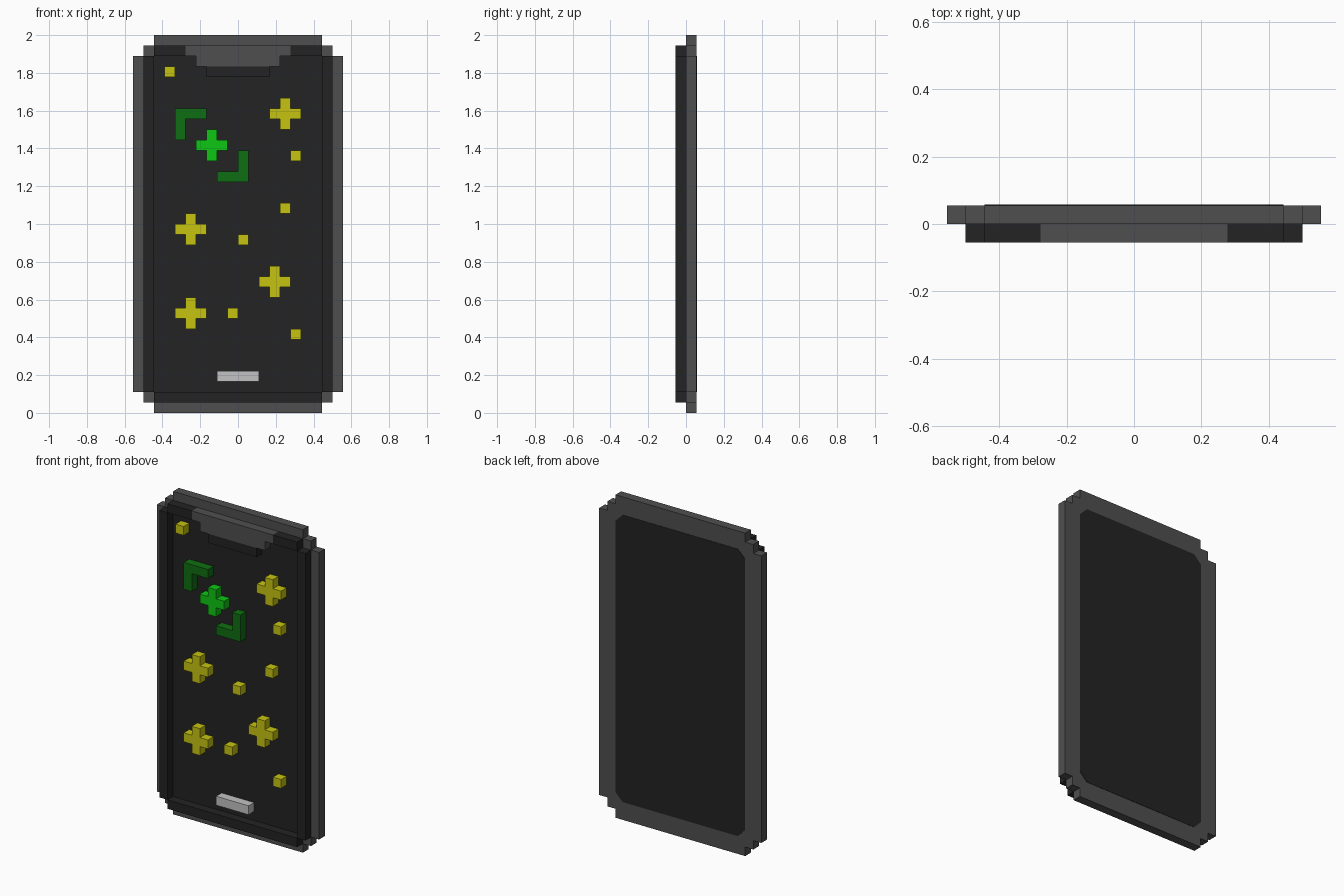
import bpy, bmesh

cube = bpy.data.objects.get("Cube")
if cube:
    bpy.data.objects.remove(cube, do_unlink=True)

U = 1 / 18          # one block of the grid
FRONT, BACK = -U, U
SKIN = 0.002        # thickness of flat plates


def material(name, rgb):
    lin = [((c / 255 + 0.055) / 1.055) ** 2.4 if c > 10 else c / 255 / 12.92 for c in rgb]
    m = bpy.data.materials.new(name)
    m.use_nodes = True
    m.diffuse_color = (*lin, 1)
    bsdf = m.node_tree.nodes["Principled BSDF"]
    bsdf.inputs["Base Color"].default_value = (*lin, 1)
    bsdf.inputs["Roughness"].default_value = 0.8
    return m


BLACK = material("black", (35, 35, 35))
GREY = material("dark grey", (79, 79, 79))
YELLOW = material("yellow", (198, 196, 16))
GREEN = material("bright green", (14, 198, 20))
DARK_GREEN = material("dark green", (15, 110, 18))
WHITE = material("light grey", (194, 194, 194))


def prism(name, outline, y0, y1, mat):
    """Extrude an (x, z) outline, given in blocks, from y0 back to y1."""
    bm = bmesh.new()
    face = bm.faces.new([bm.verts.new((x * U, y0, z * U)) for x, z in outline])
    new = bmesh.ops.extrude_face_region(bm, geom=[face])["geom"]
    bmesh.ops.translate(bm, vec=(0, y1 - y0, 0),
                        verts=[v for v in new if isinstance(v, bmesh.types.BMVert)])
    bmesh.ops.recalc_face_normals(bm, faces=bm.faces)
    mesh = bpy.data.meshes.new(name)
    bm.to_mesh(mesh)
    bm.free()
    mesh.materials.append(mat)
    obj = bpy.data.objects.new(name, mesh)
    bpy.context.collection.objects.link(obj)
    return obj


def rect(x0, x1, z0, z1):
    return [(x0, z0), (x1, z0), (x1, z1), (x0, z1)]


def mirrored(half):
    """Close a right-hand half outline with its mirror image."""
    return half + [(-x, z) for x, z in reversed(half)]


def plus(name, x, z, mat):
    h, w = 0.5, 1.5
    half = [(h, -w), (h, -h), (w, -h), (w, h), (h, h), (h, w)]
    prism(name, [(x + a, z + b) for a, b in mirrored(half)], FRONT, 0, mat)


# Case with stepped corners
prism("case", mirrored([(8, 0), (8, 1), (9, 1), (9, 2), (10, 2),
                        (10, 34), (9, 34), (9, 35), (8, 35), (8, 36)]), 0, BACK, GREY)

# Screen and back panel
prism("screen", rect(-8, 8, 2, 34), -SKIN, 0, BLACK)
c = 0.9
prism("back_panel", mirrored([(8 - c, 2), (8, 2 + c), (8, 34 - c), (8 - c, 34)]),
      BACK, BACK + SKIN, BLACK)

# Raised rim around the screen
for side, s in (("left", 1), ("right", -1)):
    prism(f"rim_{side}", rect(8 * s, 9 * s, 2, 34), FRONT, 0, BLACK)
    prism(f"rim_top_{side}", rect(5 * s, 8 * s, 34, 35), FRONT, 0, BLACK)
prism("rim_bottom", rect(-8, 8, 1, 2), FRONT, 0, BLACK)

# Notch at the top
prism("notch", mirrored([(4, 33), (4, 34), (5, 34), (5, 35)]), FRONT, 0, GREY)
prism("notch_lip", rect(-3, 3, 32, 33), FRONT, 0, BLACK)

# Yellow crosses and dots
for i, (x, z) in enumerate([(4.5, 28.5), (-4.5, 17.5), (3.5, 12.5), (-4.5, 9.5)]):
    plus(f"yellow_cross_{i + 1}", x, z, YELLOW)
dots = [(-7, 32), (5, 24), (4, 19), (0, 16), (-1, 9), (5, 7)]
for i, (x, z) in enumerate(dots):
    prism(f"yellow_dot_{i + 1}", rect(x, x + 1, z, z + 1), FRONT, 0, YELLOW)

# Green target: cross between two corner brackets
plus("green_cross", -2.5, 25.5, GREEN)
bracket = [(-3.5, 3.5), (-3.5, 0.5), (-2.5, 0.5), (-2.5, 2.5), (-0.5, 2.5), (-0.5, 3.5)]
for name, s in (("upper_bracket", 1), ("lower_bracket", -1)):
    prism(name, [(-2.5 + s * x, 25.5 + s * z) for x, z in bracket], FRONT, 0, DARK_GREEN)

# Button bar
prism("button_bar", rect(-2, 2, 3, 4), FRONT, 0, WHITE)
